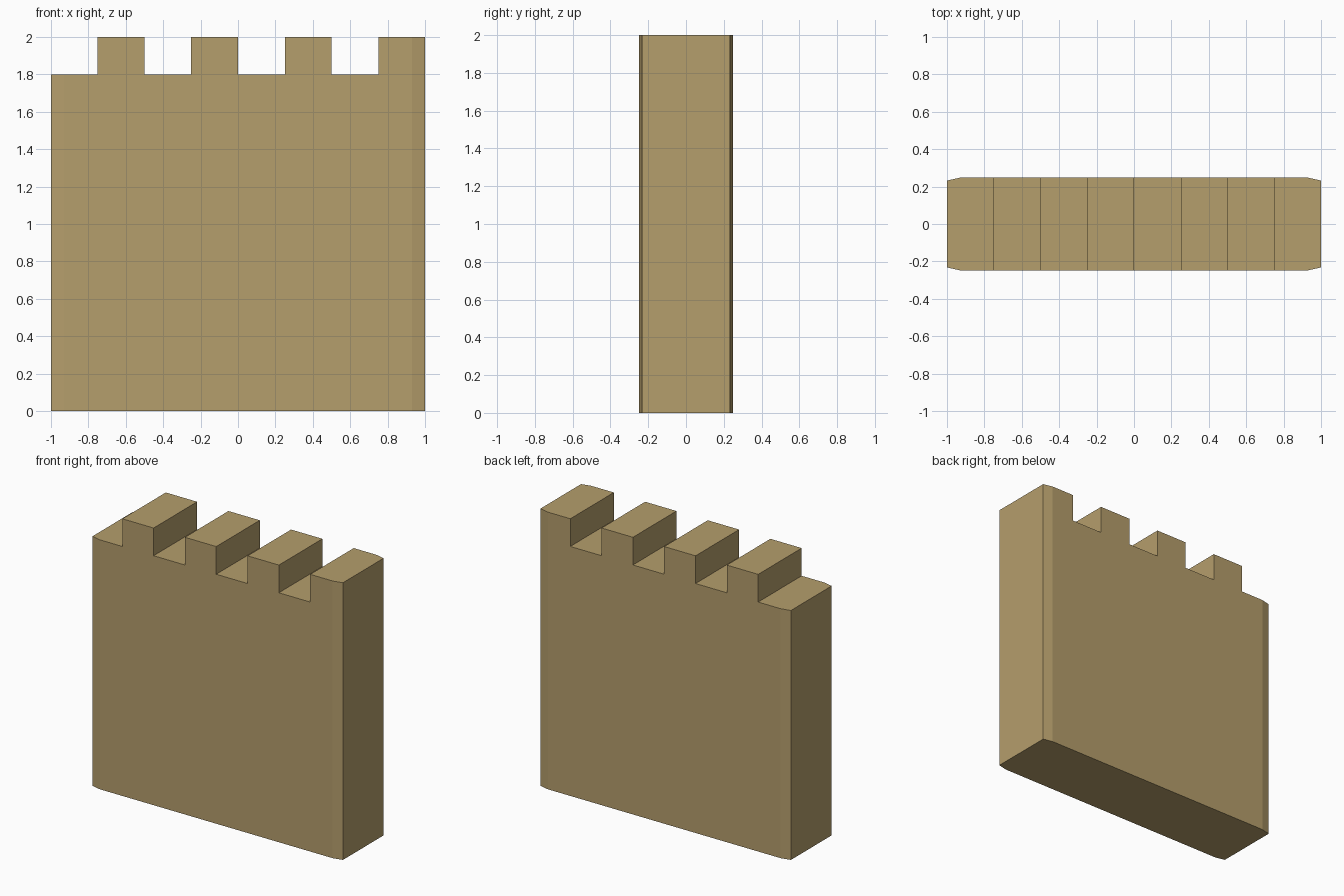
import bpy, bmesh

if "Cube" in bpy.data.objects:
    bpy.data.objects.remove(bpy.data.objects["Cube"])

DEPTH, END_DEPTH = 0.248, 0.232   # half thickness in the middle and at the ends
CHAMFER_X = 0.93
LOW, HIGH = 1.8, 2.0

# Crenellated front outline: low and high steps alternate every 0.25
outline = [(1, 0), (-1, 0)]
for i in range(8):
    x = -1 + i * 0.25
    z = HIGH if i % 2 else LOW
    outline += [(x, z), (x + 0.25, z)]

# Extrude the outline through the wall thickness
bm = bmesh.new()
face = bm.faces.new([bm.verts.new((x, -DEPTH, z)) for x, z in outline])
ext = bmesh.ops.extrude_face_region(bm, geom=[face])
new_verts = [g for g in ext["geom"] if isinstance(g, bmesh.types.BMVert)]
bmesh.ops.translate(bm, verts=new_verts, vec=(0, 2 * DEPTH, 0))

# Shallow chamfers at both wall ends
for sx in (-1, 1):
    bmesh.ops.bisect_plane(bm, geom=bm.verts[:] + bm.edges[:] + bm.faces[:],
                           plane_co=(sx * CHAMFER_X, 0, 0), plane_no=(1, 0, 0))
for v in bm.verts:
    if abs(v.co.x) > 0.99:
        v.co.y = END_DEPTH if v.co.y > 0 else -END_DEPTH
bmesh.ops.recalc_face_normals(bm, faces=bm.faces)

mesh = bpy.data.meshes.new("castle_wall")
bm.to_mesh(mesh)
bm.free()

# Sandstone colour
mat = bpy.data.materials.new("sandstone")
mat.diffuse_color = (0.462, 0.342, 0.150, 1)
mat.use_nodes = True
mat.node_tree.nodes["Principled BSDF"].inputs["Base Color"].default_value = mat.diffuse_color
mesh.materials.append(mat)
wall = bpy.data.objects.new("castle_wall", mesh)
bpy.context.collection.objects.link(wall)
